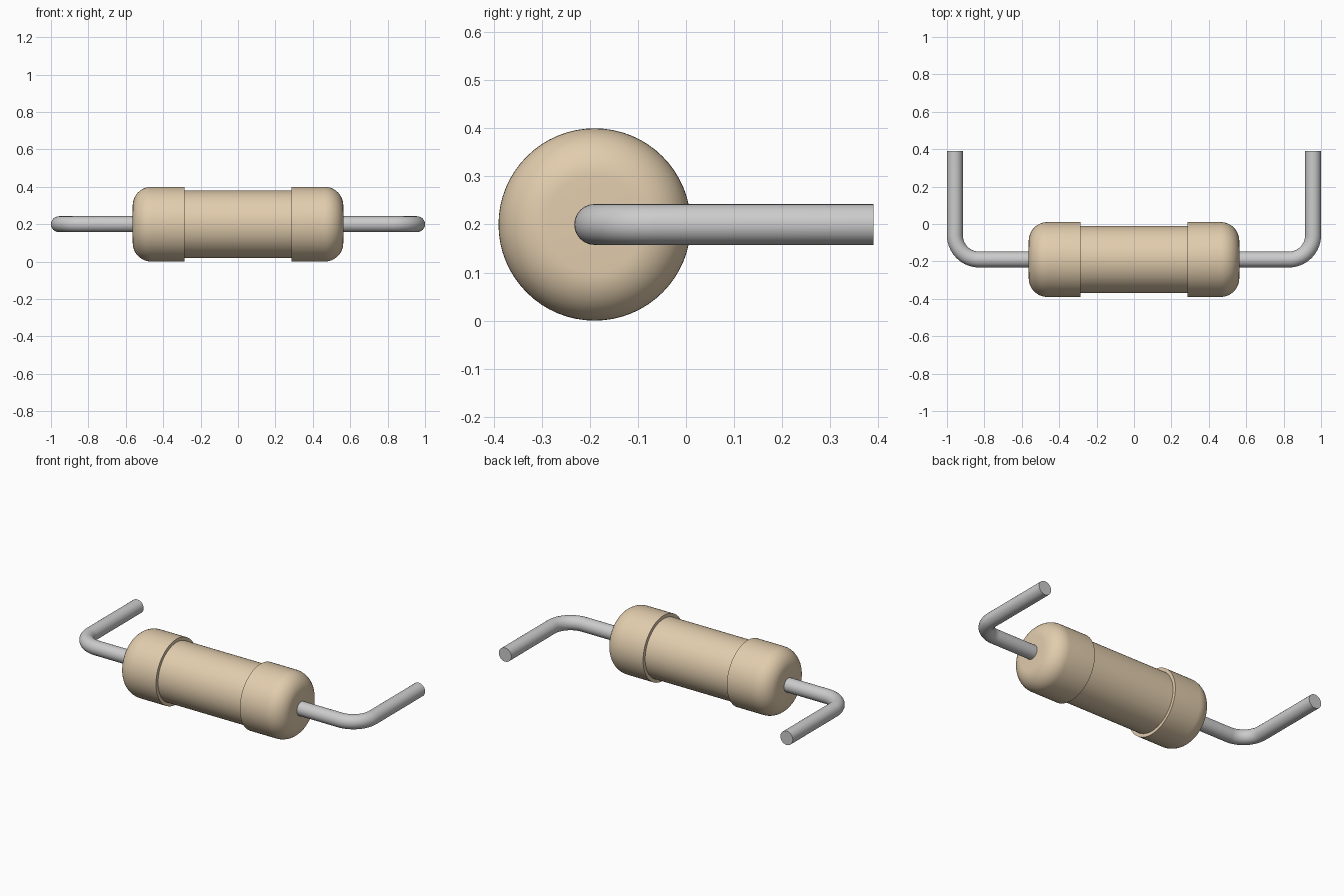
import bpy, bmesh
from math import sin, cos, pi, radians
from mathutils import Matrix, Vector

if "Cube" in bpy.data.objects:
    bpy.data.objects.remove(bpy.data.objects["Cube"])

AXIS = Vector((0, -0.19, 0.2))   # centre of the body, which runs along x
CAP_R, BODY_R, WIRE_R = 0.2, 0.18, 0.0425
CAP_IN, CAP_OUT, FILLET = 0.285, 0.563, 0.1
SEGMENTS = 64

tan = bpy.data.materials.new("tan_coating")
tan.diffuse_color = (0.76, 0.61, 0.42, 1)
tan.use_nodes = True
tan.node_tree.nodes["Principled BSDF"].inputs["Base Color"].default_value = tan.diffuse_color


def shade(ob):
    bpy.ops.object.select_all(action='DESELECT')
    ob.select_set(True)
    bpy.context.view_layer.objects.active = ob
    bpy.ops.object.shade_smooth_by_angle(angle=radians(30))


def lathe(name, profile):
    """Revolve (x, radius) points around the body axis."""
    bm = bmesh.new()
    verts = [bm.verts.new((x, 0, r)) for x, r in profile]
    edges = [bm.edges.new(pair) for pair in zip(verts, verts[1:])]
    bmesh.ops.spin(bm, geom=verts + edges, cent=(0, 0, 0), axis=(1, 0, 0),
                   angle=2 * pi, steps=SEGMENTS, use_duplicate=False)
    bmesh.ops.remove_doubles(bm, verts=bm.verts, dist=1e-5)
    bmesh.ops.recalc_face_normals(bm, faces=bm.faces)
    # an open tube has no inside, so make sure its normals point outwards
    bm.normal_update()
    if sum(f.normal.yz.dot(f.calc_center_median().yz) for f in bm.faces) < 0:
        bmesh.ops.reverse_faces(bm, faces=bm.faces)
    bmesh.ops.transform(bm, matrix=Matrix.Translation(AXIS), verts=bm.verts)
    me = bpy.data.meshes.new(name)
    bm.to_mesh(me)
    bm.free()
    me.materials.append(tan)
    ob = bpy.data.objects.new(name, me)
    bpy.context.collection.objects.link(ob)
    shade(ob)


def wire(name, points):
    """Round wire along a path, capped at the ends."""
    cu = bpy.data.curves.new(name, 'CURVE')
    cu.dimensions = '3D'
    cu.bevel_depth = WIRE_R
    cu.bevel_resolution = 10
    cu.use_fill_caps = True
    sp = cu.splines.new('POLY')
    sp.points.add(len(points) - 1)
    for p, co in zip(sp.points, points):
        p.co = (*co, 1)
    ob = bpy.data.objects.new(name, cu)
    bpy.context.collection.objects.link(ob)
    bpy.ops.object.select_all(action='DESELECT')
    ob.select_set(True)
    bpy.context.view_layer.objects.active = ob
    bpy.ops.object.convert(target='MESH')
    shade(bpy.context.object)


# straight middle barrel
lathe("barrel", [(-CAP_IN, BODY_R), (CAP_IN, BODY_R)])

# rounded end caps: step, wall, fillet, flat end
cap = [(CAP_IN, BODY_R), (CAP_IN, CAP_R)]
cap += [(CAP_OUT - FILLET + FILLET * sin(a), CAP_R - FILLET + FILLET * cos(a))
        for a in (pi / 2 * i / 12 for i in range(13))]
cap += [(CAP_OUT, 0)]

# bent leads: out along x, quarter bend, then back along +y
bend, end_x = 0.13, 1 - WIRE_R
cx, cy = end_x - bend, AXIS.y + bend
path = [(CAP_OUT - 0.01, AXIS.y)]
path += [(cx + bend * sin(a), cy - bend * cos(a))
         for a in (pi / 2 * i / 14 for i in range(15))]
path += [(end_x, 0.39)]

for side, s in (("left", -1), ("right", 1)):
    lathe(side + "_cap", [(s * x, r) for x, r in cap])
    wire(side + "_lead", [(s * x, y, AXIS.z) for x, y in path])
